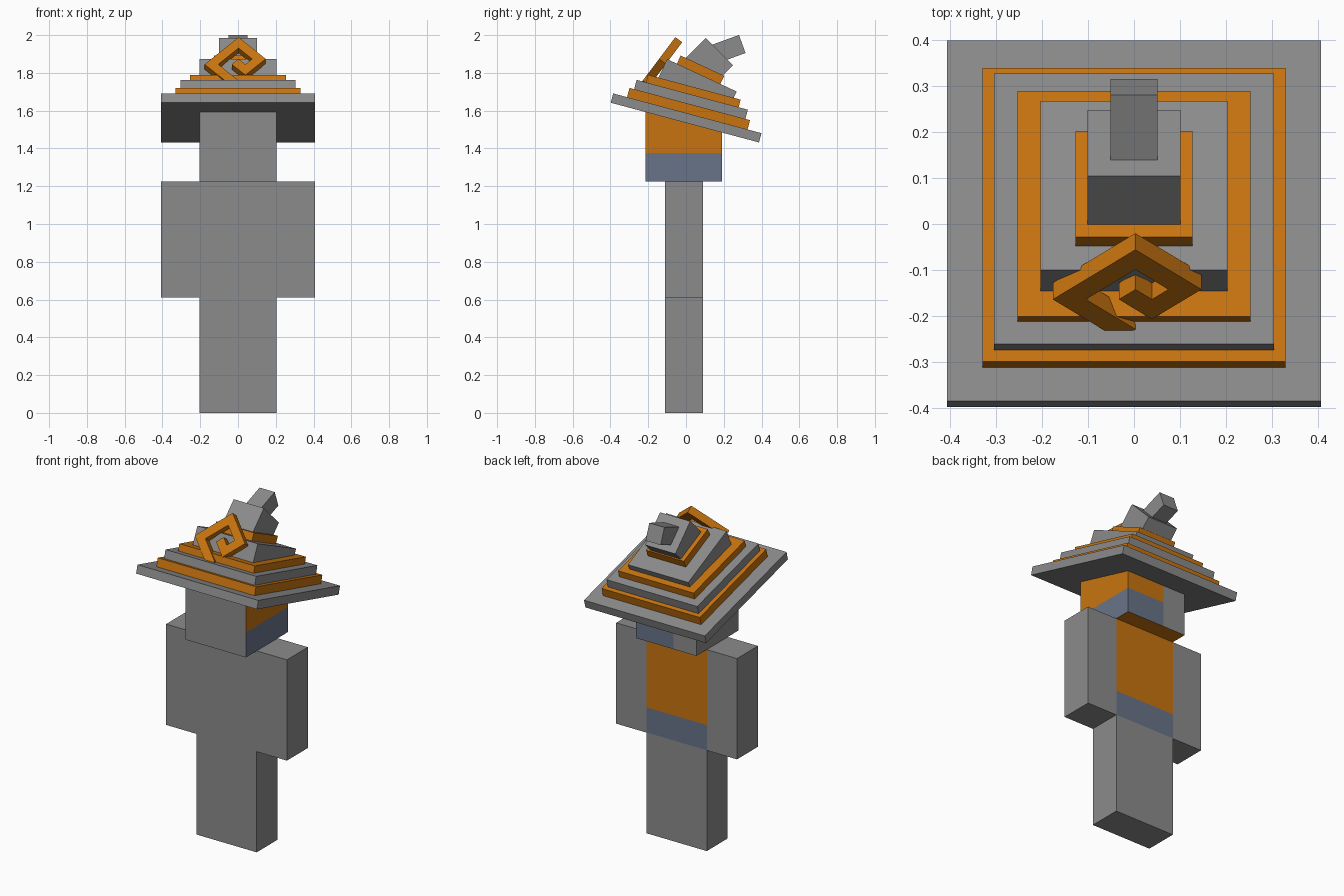
import bpy, bmesh, math
from mathutils import Matrix, Vector

if "Cube" in bpy.data.objects:
    bpy.data.objects.remove(bpy.data.objects["Cube"])

U = 0.0508  # base block unit


def material(name, rgb):
    m = bpy.data.materials.new(name)
    m.diffuse_color = (*rgb, 1)
    m.use_nodes = True
    m.node_tree.nodes["Principled BSDF"].inputs["Base Color"].default_value = m.diffuse_color
    return m


GREY = material("grey", (0.26, 0.26, 0.26))
ORANGE = material("orange", (0.58, 0.175, 0.005))
BLUE = material("slate blue", (0.14, 0.175, 0.25))


def finish(name, bm, mats):
    bmesh.ops.recalc_face_normals(bm, faces=bm.faces)
    me = bpy.data.meshes.new(name)
    bm.to_mesh(me)
    bm.free()
    for m in mats:
        me.materials.append(m)
    ob = bpy.data.objects.new(name, me)
    bpy.context.collection.objects.link(ob)
    return ob


def box(name, size, top, mats, tilt=0, cuts=(), rule=None):
    """Box hung from the centre of its top face, tilted about x.
    cuts are (point, normal) planes; rule picks a material per face."""
    bm = bmesh.new()
    bmesh.ops.create_cube(bm, size=1)
    mat = (Matrix.Translation(top) @ Matrix.Rotation(math.radians(tilt), 4, 'X')
           @ Matrix.Diagonal((*size, 1)) @ Matrix.Translation((0, 0, -0.5)))
    bmesh.ops.transform(bm, matrix=mat, verts=bm.verts)
    for co, no in cuts:
        bmesh.ops.bisect_plane(bm, geom=bm.verts[:] + bm.edges[:] + bm.faces[:],
                               plane_co=co, plane_no=no)
    if rule:
        bm.normal_update()
        for f in bm.faces:
            f.material_index = rule(f.calc_center_median(), f.normal)
    return finish(name, bm, mats)


# Legs and arms
BY = -0.01
LIMB = (4 * U, 4 * U - 0.002, 0.613)
for side, s in (("left", -1), ("right", 1)):
    box(side + "_leg", LIMB, (s * 2 * U, BY, 0.613), [GREY])
    box(side + "_arm", LIMB, (s * 6 * U, BY, 1.225), [GREY])

# Torso with a two-tone back
BELT = 0.766


def torso_rule(c, n):
    if n.y > 0.5:
        return 2 if c.z < BELT else 1
    return 0


box("torso", (8 * U, LIMB[1], 0.612), (0, BY, 1.225), [GREY, ORANGE, BLUE],
    cuts=[((0, 0, BELT), (0, 0, 1))], rule=torso_rule)

# Head: coloured right side and most of the back, orange underside
BAND, SPLIT = 1.377, -0.05


def head_rule(c, n):
    if n.z < -0.5:
        return 1
    if n.x > 0.5 or (n.y > 0.5 and c.x > SPLIT):
        return 2 if c.z < BAND else 1
    return 0


box("head", (8 * U, 8 * U, 8 * U), (0, -0.012, 1.225 + 8 * U), [GREY, ORANGE, BLUE],
    cuts=[((0, 0, BAND), (0, 0, 1)), ((SPLIT, 0, 0), (1, 0, 0))], rule=head_rule)

# Hat: stacked square tiers, bending backwards (width, depth, height, top y, top z, tilt)
TIERS = [
    ("hat_brim", 16 * U, 16 * U, U, 0.007, 1.586, -15, GREY),
    ("hat_lower_band", 13 * U, 13 * U, U, 0.020, 1.635, -15, ORANGE),
    ("hat_lower_tier", 12 * U, 12 * U, U, 0.033, 1.684, -15, GREY),
    ("hat_middle_band", 10 * U, 10 * U, U, 0.044, 1.724, -15, ORANGE),
    ("hat_middle_tier", 8 * U, 8 * U, 3 * U, 0.084, 1.787, -25, GREY),
    ("hat_upper_band", 5 * U, 5 * U, U, 0.087, 1.838, -25, ORANGE),
    ("hat_upper_tier", 4 * U, 4 * U, 4 * U, 0.176, 1.912, -45, GREY),
    ("hat_tip", 2 * U, 4 * U, 2 * U, 0.185, 1.966, 20, GREY),
]
for name, w, d, h, y, z, tilt, m in TIERS:
    box(name, (w, d, h), (0, y, z), [m], tilt)

# Square spiral ornament standing on its corner, leaning back against the hat
OUTLINE = [(0, 0), (4, 0), (4, 3), (2, 3), (2, 2), (3, 2),
           (3, 1), (1, 1), (1, 4), (4, 4), (4, 5), (0, 5)]
lean = math.radians(53)
up = Vector((0, math.cos(lean), math.sin(lean)))
back = Vector((0, math.sin(lean), -math.cos(lean)))
apex = Vector((0.003, -0.056, 1.989))
k = U / math.sqrt(2)
bm = bmesh.new()
face = bm.faces.new([bm.verts.new(apex + Vector(((a - b) * k, 0, 0)) - up * (a + b) * k)
                     for a, b in OUTLINE])
ext = bmesh.ops.extrude_face_region(bm, geom=[face], use_keep_orig=True)
bmesh.ops.translate(bm, vec=back * 0.045,
                    verts=[g for g in ext["geom"] if isinstance(g, bmesh.types.BMVert)])
finish("spiral_ornament", bm, [ORANGE])
